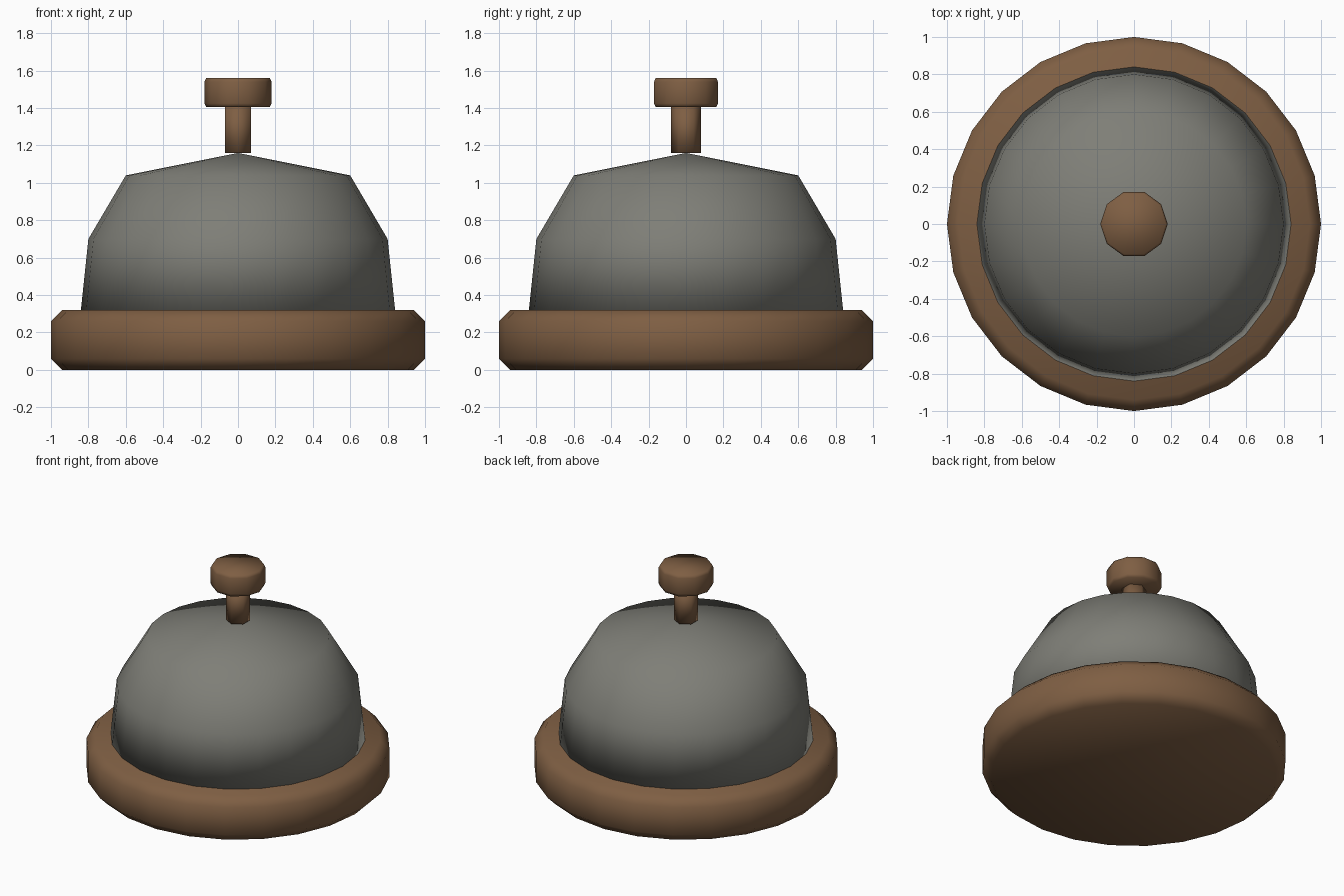
import bpy, bmesh, math

if "Cube" in bpy.data.objects:
    bpy.data.objects.remove(bpy.data.objects["Cube"])


def material(name, color):
    m = bpy.data.materials.new(name)
    m.diffuse_color = (*color, 1)
    m.use_nodes = True
    m.node_tree.nodes["Principled BSDF"].inputs["Base Color"].default_value = m.diffuse_color
    return m


def lathe(name, profile, sides, mat, start=0.0):
    """Smooth closed solid turned around z; a radius of 0 makes a point."""
    bm = bmesh.new()
    rings = []
    for r, z in profile:
        if r == 0:
            rings.append([bm.verts.new((0, 0, z))])
            continue
        angles = [start + 2 * math.pi * i / sides for i in range(sides)]
        rings.append([bm.verts.new((r * math.cos(a), r * math.sin(a), z)) for a in angles])
    for a, b in zip(rings, rings[1:]):
        for i in range(sides):
            j = (i + 1) % sides
            if len(b) == 1:
                bm.faces.new((a[i], a[j], b[0]))
            else:
                bm.faces.new((a[i], a[j], b[j], b[i]))
    bm.faces.new(rings[0][::-1])
    if len(rings[-1]) > 1:
        bm.faces.new(rings[-1])
    for f in bm.faces:
        f.smooth = True
    me = bpy.data.meshes.new(name)
    bm.to_mesh(me)
    bm.free()
    me.materials.append(mat)
    ob = bpy.data.objects.new(name, me)
    bpy.context.collection.objects.link(ob)
    return ob


wood = material("brown", (0.21, 0.113, 0.056))
metal = material("grey", (0.21, 0.21, 0.185))

# Chamfered round base
lathe("base", [(0.94, 0), (1, 0.06), (1, 0.26), (0.94, 0.32)], 24, wood)
# Bell dome
lathe("bell_dome", [(0.84, 0.32), (0.8, 0.7), (0.6, 1.04), (0, 1.16)], 24, metal)
# Plunger stem and button
lathe("stem", [(0.08, 1.16), (0.08, 1.41)], 6, wood, math.pi / 2)
lathe("button", [(0.17, 1.405), (0.18, 1.425), (0.18, 1.54), (0.17, 1.56)], 10, wood)
